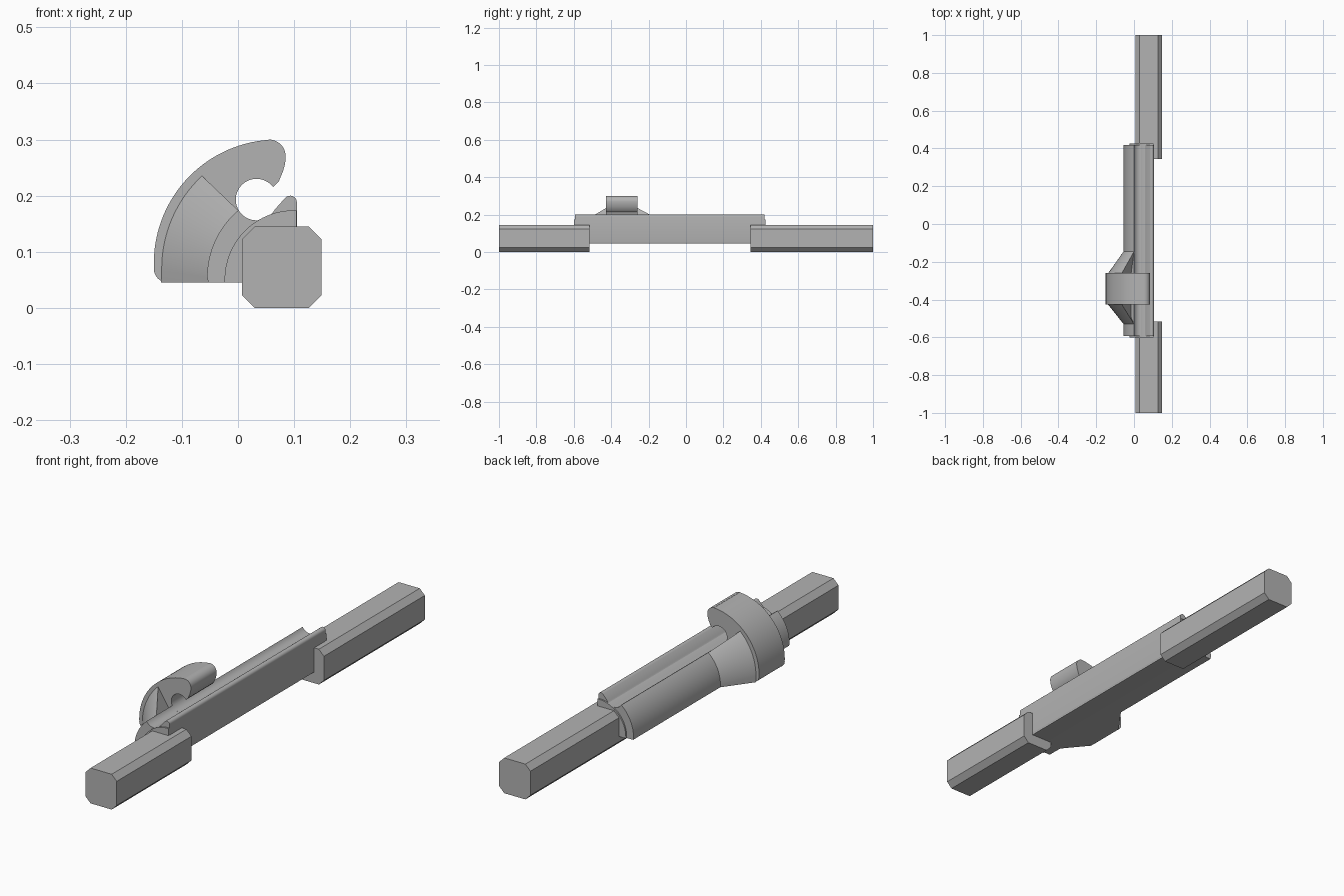
import bpy, bmesh
from math import sin, cos, radians

cube = bpy.data.objects.get("Cube")
if cube:
    bpy.data.objects.remove(cube)

grey = bpy.data.materials.new("plain grey")
grey.use_nodes = True
colour = (0.45, 0.45, 0.45, 1)
grey.diffuse_color = colour
grey.node_tree.nodes["Principled BSDF"].inputs["Base Color"].default_value = colour


def arc(cx, cz, r, start, end, n=16):
    """Points on a circle in the x-z plane, angles in degrees."""
    angles = [radians(start + (end - start) * i / n) for i in range(n + 1)]
    return [(cx + r * cos(a), cz + r * sin(a)) for a in angles]


def loft(name, near, far, y0, y1):
    """Solid between two matching x-z sections at y0 and y1."""
    bm = bmesh.new()
    a = [bm.verts.new((x, y0, z)) for x, z in near]
    b = [bm.verts.new((x, y1, z)) for x, z in far]
    bm.faces.new(a)
    bm.faces.new(b[::-1])
    for i in range(len(a)):
        j = (i + 1) % len(a)
        bm.faces.new((a[j], a[i], b[i], b[j]))
    bmesh.ops.recalc_face_normals(bm, faces=bm.faces)
    mesh = bpy.data.meshes.new(name)
    bm.to_mesh(mesh)
    bm.free()
    mesh.materials.append(grey)
    obj = bpy.data.objects.new(name, mesh)
    bpy.context.collection.objects.link(obj)
    bpy.ops.object.select_all(action='DESELECT')
    obj.select_set(True)
    bpy.context.view_layer.objects.active = obj
    bpy.ops.object.shade_smooth_by_angle(angle=radians(25))
    return obj


# Square end bars with chamfered corners
left, right, top, c = 0.007, 0.149, 0.145, 0.023
bar = [(left + c, 0), (right - c, 0), (right, c), (right, top - c),
       (right - c, top), (left + c, top), (left, top - c), (left, c)]
loft("front_bar", bar, bar, -1, -0.515)
loft("rear_bar", bar, bar, 0.345, 1)

# Grooved central body with a rounded lip
base = 0.045
body = [(-0.053, base)] + arc(0.1, 0.055, 0.155, 180, 130)
body += arc(0.033, 0.193, 0.037, 209, 331)
body += arc(0.093, 0.188, 0.012, 135, 0, 8)
body += arc(0.095, 0.055, 0.01, 0, -90, 5)
loft("grooved_body", body, body, -0.594, 0.419)

# Slightly proud core at both ends of the body
core = [(-0.024, base)] + arc(0.1, 0.05, 0.124, 180, 88)
core += [(0.104, 0.17), (0.104, base)]
loft("body_core", core, core, -0.6, 0.425)

# Hook clamp curling over the groove
hook = arc(0.055, 0.27, 0.03, 0, 90, 10)
hook += arc(0.07, 0.08, 0.22, 94, 182, 32)
hook += arc(-0.125, 0.07, 0.025, 180, 270, 8)
hook += [(0.033, base)]
hook += arc(0.033, 0.193, 0.037, 270, 37, 32)
hook += [(0.073, 0.226), (0.08, 0.243), (0.084, 0.257)]
loft("hook_clamp", hook, hook, -0.427, -0.26)

# Conical flares blending the body into the hook
inner = [(0.01, 0.12), (0.01, base)]
small = [(-0.052, base)] + arc(0.1, 0.055, 0.155, 180, 130) + inner
large = [(-0.137, base)] + arc(0.09, 0.07, 0.226, 180, 133) + inner
loft("front_flare", small, large, -0.53, -0.427)
loft("rear_flare", large, small, -0.26, -0.145)
